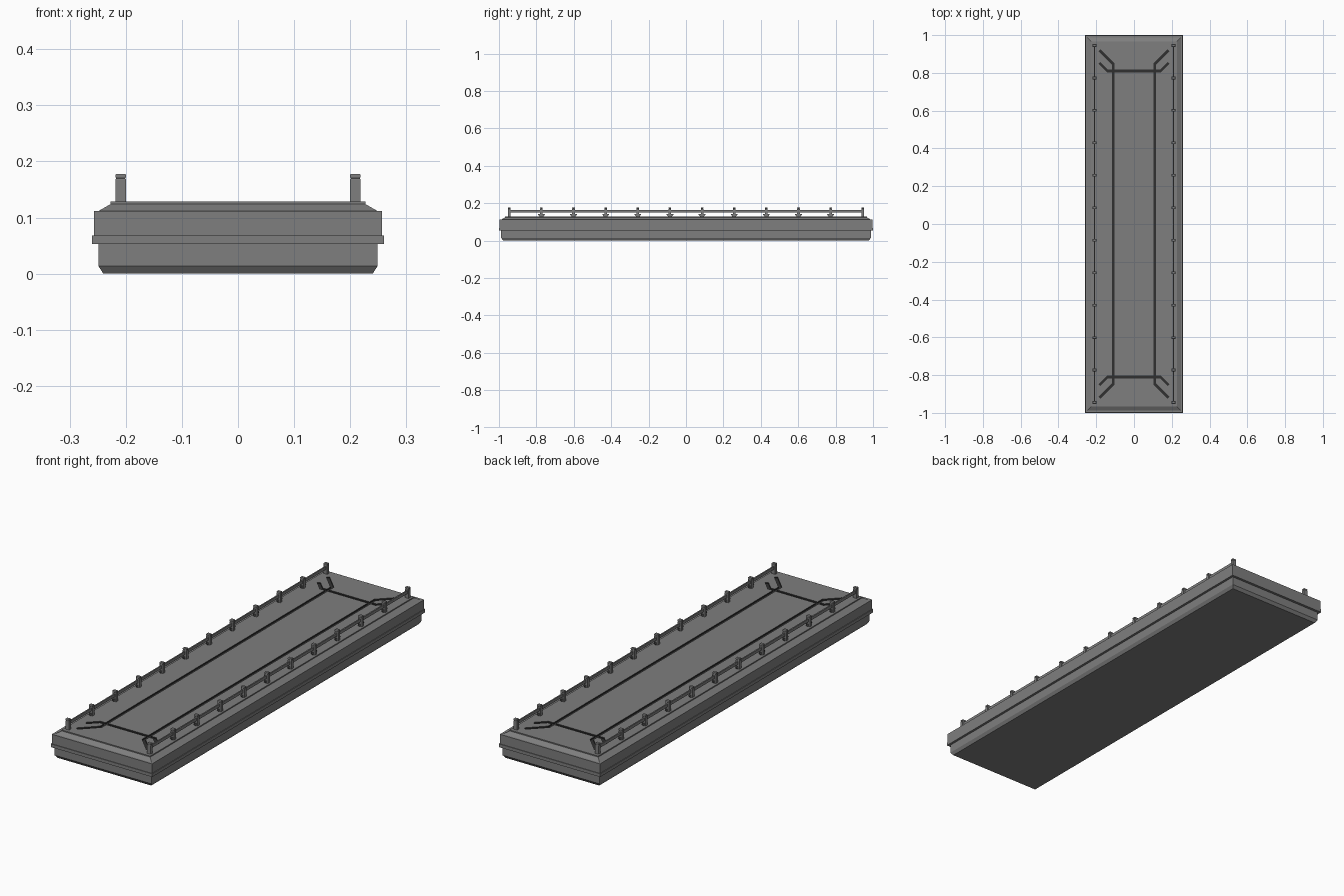
import bpy, bmesh
from mathutils import Vector

cube = bpy.data.objects.get("Cube")
if cube:
    bpy.data.objects.remove(cube, do_unlink=True)


def material(name, value):
    mat = bpy.data.materials.new(name)
    colour = (value, value, value, 1)
    mat.diffuse_color = colour
    mat.use_nodes = True
    mat.node_tree.nodes["Principled BSDF"].inputs["Base Color"].default_value = colour
    return mat


grey = material("dull grey metal", 0.21)
dark = material("dark groove grey", 0.03)


def finish(name, bm):
    bmesh.ops.recalc_face_normals(bm, faces=bm.faces)
    mesh = bpy.data.meshes.new(name)
    bm.to_mesh(mesh)
    bm.free()
    mesh.materials.append(grey)
    obj = bpy.data.objects.new(name, mesh)
    bpy.context.scene.collection.objects.link(obj)
    return obj


def loft(bm, rings, centre=(0, 0)):
    """Stack rectangles given as (half x, half y, z)."""
    cx, cy = centre
    loops = [[bm.verts.new((cx + sx * hx, cy + sy * hy, z))
              for sx, sy in ((-1, -1), (1, -1), (1, 1), (-1, 1))]
             for hx, hy, z in rings]
    for a, b in zip(loops, loops[1:]):
        for i in range(4):
            j = (i + 1) % 4
            bm.faces.new((a[i], a[j], b[j], b[i]))
    bm.faces.new(loops[0])
    bm.faces.new(loops[-1])


def strip(bm, path, width, z0, z1):
    """Extrude a mitred ribbon that follows a flat path."""
    pts = [Vector(p) for p in path]
    dirs = [(b - a).normalized() for a, b in zip(pts, pts[1:])]
    left, right = [], []
    for i, p in enumerate(pts):
        d0, d1 = dirs[max(i - 1, 0)], dirs[min(i, len(dirs) - 1)]
        n0, n1 = Vector((-d0.y, d0.x)), Vector((-d1.y, d1.x))
        n = (n0 + n1).normalized()
        n *= width / 2 / n.dot(n0)
        left.append(p + n)
        right.append(p - n)
    rows = [[bm.verts.new((q.x, q.y, z)) for q in quad for z in (z0, z1)]
            for quad in zip(left, right)]
    for a, b in zip(rows, rows[1:]):
        for i, j in ((0, 1), (1, 3), (3, 2), (2, 0)):
            bm.faces.new((a[i], a[j], b[j], b[i]))
    for r in (rows[0], rows[-1]):
        bm.faces.new((r[0], r[1], r[3], r[2]))


# Hull with chamfered foot, side band and sloping shoulder
DECK = 0.129
bm = bmesh.new()
loft(bm, [(0.24, 0.978, 0), (0.249, 0.988, 0.014), (0.249, 0.988, 0.053),
          (0.26, 1.0, 0.053), (0.26, 1.0, 0.068), (0.257, 0.997, 0.068),
          (0.257, 0.997, 0.112), (0.248, 0.988, 0.112), (0.227, 0.967, 0.124),
          (0.227, 0.967, DECK)])
hull = finish("hull", bm)
hull.data.materials.append(dark)

# Panel grooves sunk into the deck
paths = []
for s in (-1, 1):
    paths.append([(s * x, y) for x, y in
                  ((0.183, -0.92), (0.11, -0.847), (0.11, 0.847), (0.183, 0.92))])
    paths.append([(x, s * y) for x, y in
                  ((-0.183, 0.853), (-0.14, 0.81), (0.14, 0.81), (0.183, 0.853))])
bpy.context.view_layer.objects.active = hull
for path in paths:
    bm = bmesh.new()
    strip(bm, path, 0.014, DECK - 0.006, DECK + 0.02)
    cutter = finish("groove_cutter", bm)
    cutter.hide_render = True
    cut = hull.modifiers.new("groove", 'BOOLEAN')
    cut.operation = 'DIFFERENCE'
    cut.solver = 'EXACT'
    cut.object = cutter
    bpy.ops.object.modifier_apply(modifier=cut.name)
    bpy.data.objects.remove(cutter, do_unlink=True)

# Groove floors and walls lie below the deck, inside its rim
for face in hull.data.polygons:
    x, y, z = face.center
    inside = abs(x) < 0.2 and abs(y) < 0.95
    face.material_index = int(inside and DECK - 0.008 < z < DECK - 0.001)

# Railings: capped posts with flared feet, joined by one long bar
POSTS, END = 12, 0.945
for side, s in (("left", 1), ("right", -1)):
    x = s * 0.209
    bm = bmesh.new()
    for i in range(POSTS):
        y = -END + 2 * END * i / (POSTS - 1)
        loft(bm, [(0.0095, 0.007, DECK - 0.002), (0.0095, 0.007, 0.168), (0.008, 0.006, 0.17),
                  (0.0095, 0.007, 0.172), (0.0095, 0.007, 0.176), (0.008, 0.006, 0.178)], (x, y))
        if 0 < i < POSTS - 1:
            loft(bm, [(0.003, 0.008, DECK - 0.002), (0.003, 0.018, 0.138),
                      (0.003, 0.018, 0.142), (0.003, 0.008, 0.138)], (x, y))
    finish(side + "_rail_posts", bm)
    bm = bmesh.new()
    loft(bm, [(0.003, END, 0.15), (0.003, END, 0.164)], (x, 0))
    finish(side + "_rail_bar", bm)
